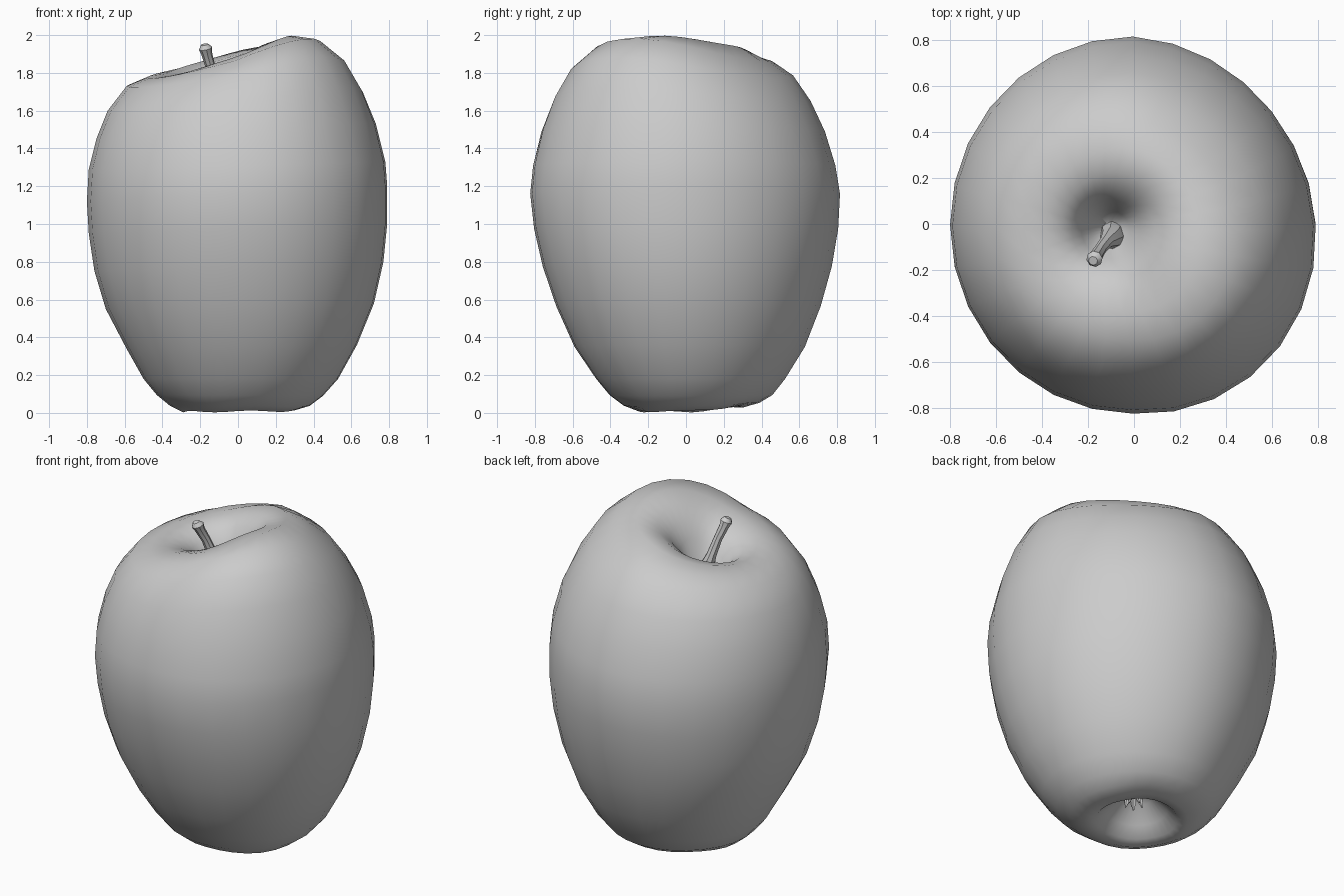
import bpy, bmesh, math
from mathutils import Vector

cube = bpy.data.objects.get("Cube")
if cube:
    bpy.data.objects.remove(cube, do_unlink=True)

grey = bpy.data.materials.new("plain_grey")
grey.use_nodes = True
grey.diffuse_color = (0.6, 0.6, 0.6, 1)
grey.node_tree.nodes["Principled BSDF"].inputs["Base Color"].default_value = (0.6, 0.6, 0.6, 1)


def loft(name, rings, angle):
    """Skin a stack of equal rings and close both ends."""
    bm = bmesh.new()
    rows = [[bm.verts.new(p) for p in ring] for ring in rings]
    n = len(rows[0])
    for low, high in zip(rows, rows[1:]):
        for i in range(n):
            j = (i + 1) % n
            bm.faces.new((low[i], low[j], high[j], high[i]))
    bm.faces.new(rows[0][::-1])
    bm.faces.new(rows[-1])
    bmesh.ops.recalc_face_normals(bm, faces=bm.faces)
    mesh = bpy.data.meshes.new(name)
    bm.to_mesh(mesh)
    bm.free()
    mesh.materials.append(grey)
    obj = bpy.data.objects.new(name, mesh)
    bpy.context.collection.objects.link(obj)
    bpy.ops.object.select_all(action="DESELECT")
    obj.select_set(True)
    bpy.context.view_layer.objects.active = obj
    bpy.ops.object.shade_smooth_by_angle(angle=math.radians(angle))
    return obj


def tube(name, path, radii, sides, angle):
    """Round rod that follows a path with a radius at each point."""
    pts = [Vector(p) for p in path]
    turn = (pts[-1] - pts[0]).to_track_quat("Z", "Y")
    rings = []
    for p, r in zip(pts, radii):
        steps = [2 * math.pi * i / sides for i in range(sides)]
        rings.append([p + turn @ Vector((r * math.cos(a), r * math.sin(a), 0)) for a in steps])
    return loft(name, rings, angle)


# Fruit profile: left x, left z, right x, right z, half depth
profile = [
    (-.02, .21, .02, .21, .02), (-.09, .17, .09, .17, .09),
    (-.17, .085, .17, .085, .17), (-.23, .025, .23, .025, .22),
    (-.29, .006, .30, .01, .28), (-.36, .04, .38, .035, .36),
    (-.43, .095, .45, .09, .43), (-.5, .18, .53, .18, .50),
    (-.59, .34, .63, .36, .61), (-.70, .55, .72, .58, .70),
    (-.76, .75, .77, .8, .765), (-.79, .95, .79, 1.0, .805),
    (-.8, 1.12, .79, 1.2, .82), (-.79, 1.29, .78, 1.33, .80),
    (-.75, 1.45, .73, 1.53, .75), (-.69, 1.6, .66, 1.7, .68),
    (-.59, 1.73, .57, 1.845, .59), (-.48, 1.775, .44, 1.95, .48),
    (-.39, 1.785, .29, 1.99, .36), (-.32, 1.77, .17, 1.95, .25),
    (-.27, 1.735, .09, 1.88, .18), (-.23, 1.68, .03, 1.79, .13),
    (-.19, 1.6, -.02, 1.67, .08), (-.13, 1.54, -.08, 1.56, .03),
]
SEGMENTS = 28
rings = []
for row, (xl, zl, xr, zr, depth) in enumerate(profile):
    ring = []
    top = max(0, min(1, (zl - 1.4) / .3))
    foot = max(0, 1 - abs(depth - .3) / .14) if zl < .1 else 0
    crest = row >= 18
    for i in range(SEGMENTS):
        a = 2 * math.pi * i / SEGMENTS
        c, s = math.cos(a), math.sin(a)
        bulge = 1 - .06 * s * max(c, 0)
        x = (xl + xr) / 2 + (xr - xl) / 2 * c * bulge
        z = (zl + zr) / 2 + (zr - zl) / 2 * c
        # Uneven shoulder: high at the front left, low at the back left
        lean = .1 * s * c if c > 0 else .03 * s * c
        if crest:
            lean *= abs(c) * .6
        z += top * ((.015 if crest else 0) * s - lean)
        # Five soft feet, lifted at the back
        z += foot * (.005 * math.cos(5 * a + .6) + .03 * max(s, 0))
        y = depth * s * bulge + .03 * (1 - z)
        ring.append((x, y, z))
    rings.append(ring)
loft("fruit_body", rings, 60)

# Stem with a flared root and a knobbly tip
tube("stem",
     [(-.09, -.045, 1.54), (-.095, -.06, 1.64), (-.12, -.078, 1.73),
      (-.145, -.108, 1.83), (-.165, -.14, 1.90), (-.172, -.152, 1.93), (-.178, -.16, 1.95)],
     [.06, .05, .03, .026, .029, .036, .02], 8, 40)

# Dried sepals in the hollow below
for k in range(5):
    a = 2 * math.pi * k / 5 + .3
    c, s = math.cos(a), math.sin(a)
    tube(f"sepal_{k + 1}",
         [(.015 * c, .015 * s, .215), (.04 * c, .04 * s, .16), (.05 * c, .05 * s, .125)],
         [.018, .015, .004], 5, 30)
